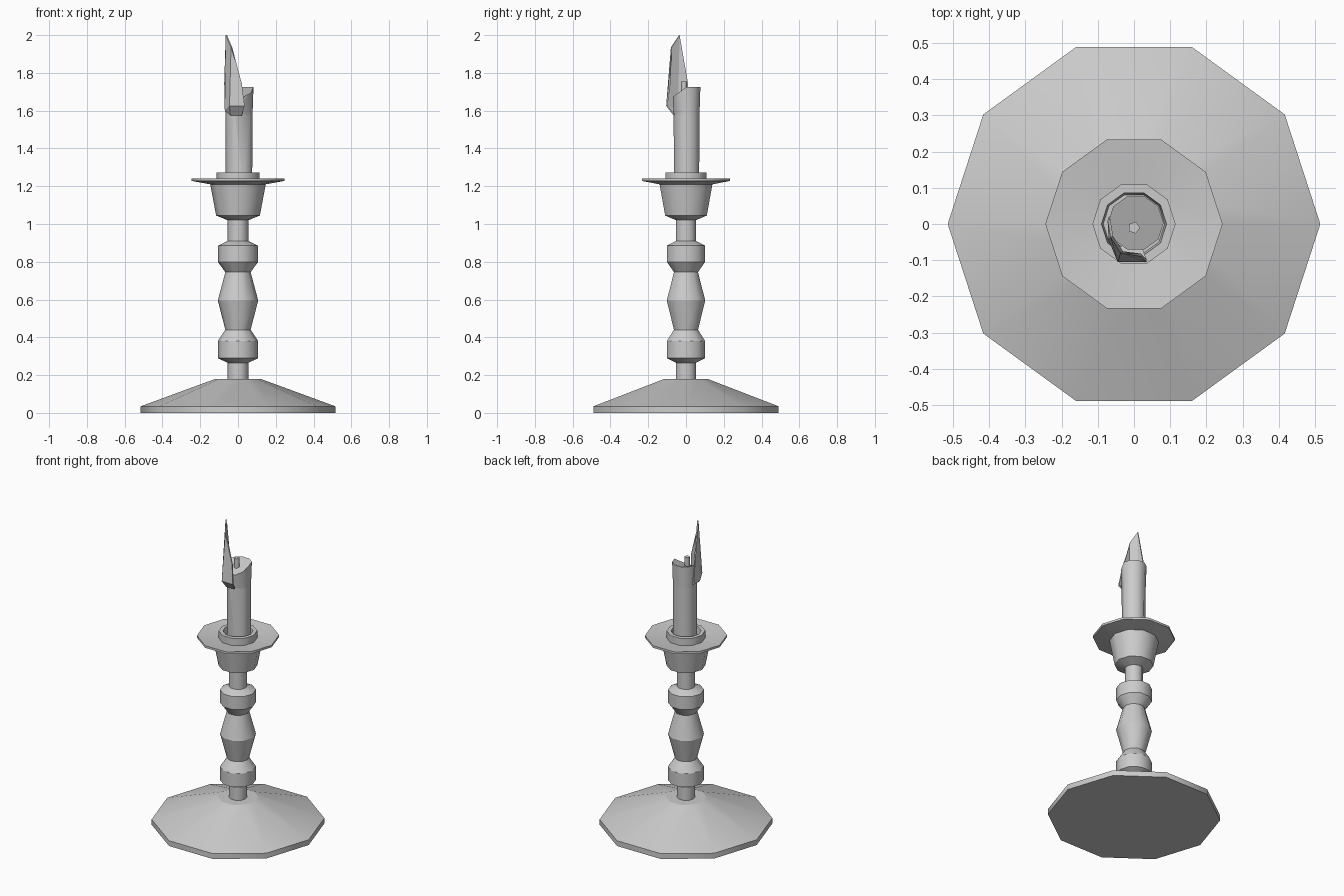
import bpy
import bmesh
from math import cos, sin, radians
from mathutils import Vector

SIDES = 10

cube = bpy.data.objects.get("Cube")
if cube:
    bpy.data.objects.remove(cube, do_unlink=True)

# One plain grey for the whole model
grey = bpy.data.materials.new("plain_grey")
grey.use_nodes = True
colour = (0.6, 0.6, 0.6, 1)
grey.diffuse_color = colour
grey.node_tree.nodes["Principled BSDF"].inputs["Base Color"].default_value = colour


def ring(bm, radius, z, centre=(0, 0), sides=SIDES):
    step = radians(360 / sides)
    return [bm.verts.new((centre[0] + radius * cos(i * step),
                          centre[1] + radius * sin(i * step), z))
            for i in range(sides)]


def loft(bm, rings):
    """Skin rings, smooth around the axis and sharp across each rim."""
    for a, b in zip(rings, rings[1:]):
        for i in range(len(a)):
            j = (i + 1) % len(a)
            bm.faces.new((a[i], a[j], b[j], b[i])).smooth = True
    bm.faces.new(rings[0][::-1])
    bm.faces.new(rings[-1])
    for r in rings:
        for i in range(len(r)):
            edge = bm.edges.get((r[i], r[(i + 1) % len(r)]))
            if edge:
                edge.smooth = False


def finish(bm, name):
    bmesh.ops.recalc_face_normals(bm, faces=bm.faces)
    mesh = bpy.data.meshes.new(name)
    bm.to_mesh(mesh)
    bm.free()
    mesh.materials.append(grey)
    obj = bpy.data.objects.new(name, mesh)
    bpy.context.collection.objects.link(obj)
    return obj


def turned(name, profile, centre=(0, 0), sides=SIDES):
    bm = bmesh.new()
    loft(bm, [ring(bm, r, z, centre, sides) for r, z in profile])
    return finish(bm, name)


# Foot, turned stem and cup
turned("base", [(.515, 0), (.515, .035), (.12, .18)])
turned("stem", [(.055, .17), (.055, .265), (.107, .29), (.107, .38),
                (.067, .44), (.107, .595), (.067, .745), (.107, .80),
                (.107, .885), (.055, .91), (.055, 1.03)])
turned("cup_and_drip_tray", [(.055, 1.02), (.116, 1.045), (.147, 1.21),
                             (.245, 1.228), (.245, 1.242), (.115, 1.225),
                             (.115, 1.272), (.09, 1.272), (.085, 1.225)])

# Candle with a slanting top and a twisted front crease
bm = bmesh.new()
rings = [ring(bm, r, z, (.005, .003))
         for r, z in ((.07, 1.22), (.072, 1.58), (.077, 1.725))]
rings[1][8].co.x = -.02
for v in rings[2]:
    v.co.z -= max(0, -v.co.y) * .75
loft(bm, rings)
finish(bm, "candle")

# Wick
turned("wick", [(.017, 1.68), (.017, 1.755)], (0, -.01), 5)

# Tall shard of wax wrapped round the front corner
corners = {
    "side_top": (-.073, .01, 1.745), "tip": (-.065, -.037, 2.0),
    "shoulder": (-.037, -.08, 1.935), "front_top": (.02, -.09, 1.745),
    "front_end": (.035, -.105, 1.625), "lip": (-.045, -.105, 1.625),
    "side_low": (-.07, -.045, 1.6), "side_end": (-.07, .02, 1.6),
    "under_a": (-.04, -.066, 1.575), "under_b": (.02, -.066, 1.575),
}
panels = ["side_top tip side_low side_end", "tip shoulder lip side_low",
          "shoulder front_top front_end lip", "lip front_end under_b under_a",
          "side_low lip under_a"]
bm = bmesh.new()
verts = {key: bm.verts.new(Vector(co)) for key, co in corners.items()}
for panel in panels:
    bm.faces.new([verts[key] for key in panel.split()])
shard = finish(bm, "wax_shard")
# Make the panels face away from the candle before thickening inward
if shard.data.polygons[2].normal.y > 0:
    shard.data.flip_normals()
wall = shard.modifiers.new("wall", "SOLIDIFY")
wall.thickness = .008
wall.offset = -1
